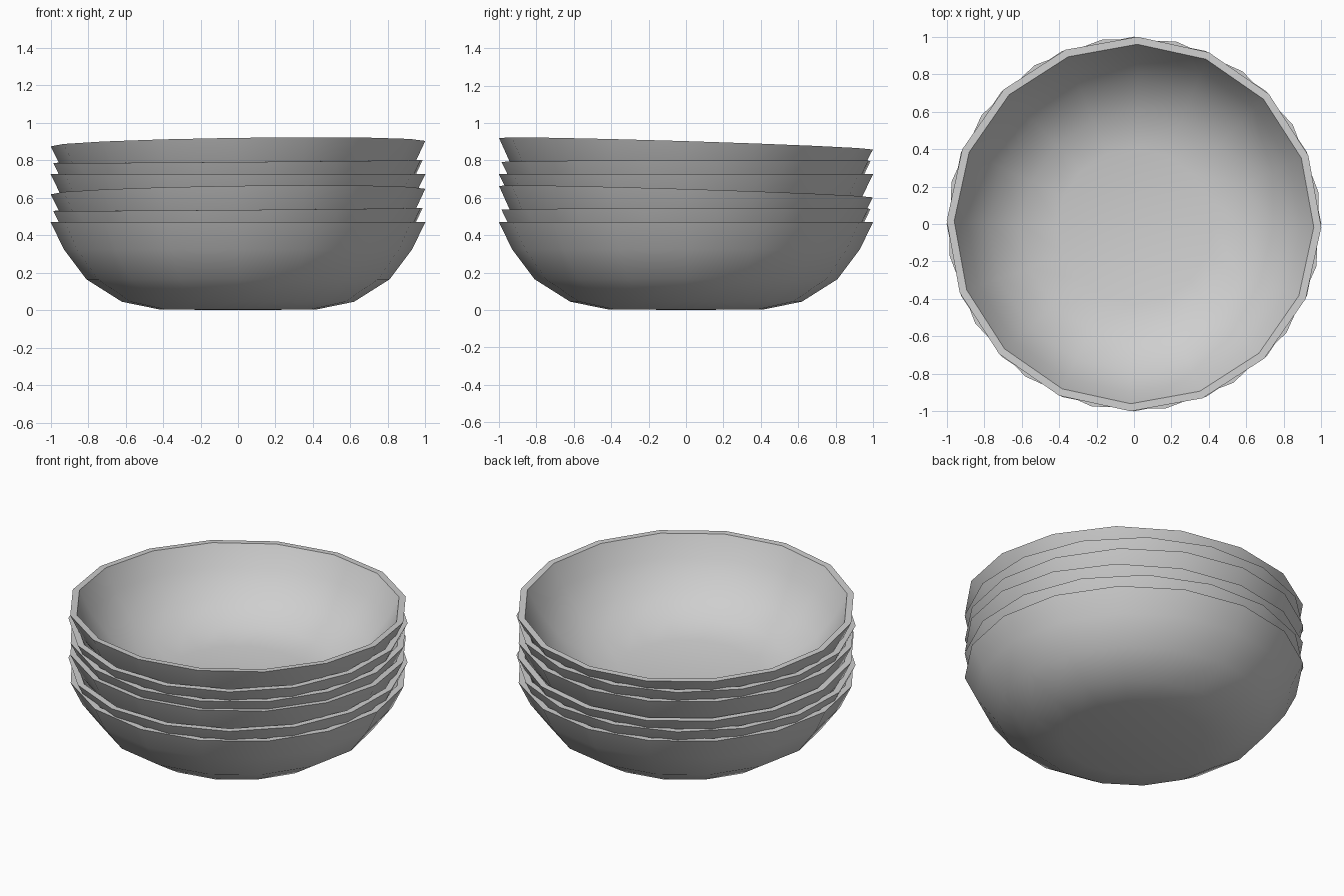
import bpy
import bmesh
from math import radians, tau
from mathutils import Matrix, Vector

cube = bpy.data.objects.get("Cube")
if cube:
    bpy.data.objects.remove(cube, do_unlink=True)

GREY = (0.62, 0.62, 0.62, 1.0)
glaze = bpy.data.materials.new("plain grey")
glaze.use_nodes = True
glaze.diffuse_color = GREY
glaze.node_tree.nodes["Principled BSDF"].inputs["Base Color"].default_value = GREY

SIDES = 16
RIM = 0.47
# Bowl section (radius, height): outside from base to rim, then inside back down
SECTION = [(0, 0), (0.42, 0.004), (0.62, 0.045), (0.81, 0.165), (0.93, 0.325), (1, RIM),
           (0.96, RIM), (0.895, 0.34), (0.78, 0.195), (0.605, 0.08), (0.415, 0.038), (0, 0.034)]


def make_bowl(name, rim_height, spin, slope_x, slope_y):
    """Lathe a bowl, turn it, then tilt it about the centre of its rim."""
    bm = bmesh.new()
    verts = [bm.verts.new((r, 0, z - RIM)) for r, z in SECTION]
    edges = [bm.edges.new(pair) for pair in zip(verts, verts[1:])]
    bmesh.ops.spin(bm, geom=verts + edges, cent=(0, 0, 0), axis=(0, 0, 1),
                   angle=tau, steps=SIDES, use_duplicate=False)
    bmesh.ops.remove_doubles(bm, verts=bm.verts, dist=0.0005)
    bmesh.ops.recalc_face_normals(bm, faces=bm.faces)
    turn = (Matrix.Translation(Vector((0, 0, rim_height)))
            @ Matrix.Rotation(-slope_x, 4, 'Y') @ Matrix.Rotation(slope_y, 4, 'X')
            @ Matrix.Rotation(radians(spin), 4, 'Z'))
    bm.transform(turn)
    mesh = bpy.data.meshes.new(name)
    bm.to_mesh(mesh)
    bm.free()
    mesh.materials.append(glaze)
    bowl = bpy.data.objects.new(name, mesh)
    bpy.context.collection.objects.link(bowl)
    bpy.ops.object.select_all(action='DESELECT')
    bowl.select_set(True)
    bpy.context.view_layer.objects.active = bowl
    bpy.ops.object.shade_smooth_by_angle(angle=radians(40))


# Two identical groups of three loosely stacked bowls
for group, lift in (("lower", 0), ("upper", 0.256)):
    make_bowl(group + "_bowl_straight", RIM + lift, 0, 0, 0)
    make_bowl(group + "_bowl_turned", 0.538 + lift, 9.5, 0.008, 0.003)
    make_bowl(group + "_bowl_tilted", 0.633 + lift, -1, 0.014, -0.031)
